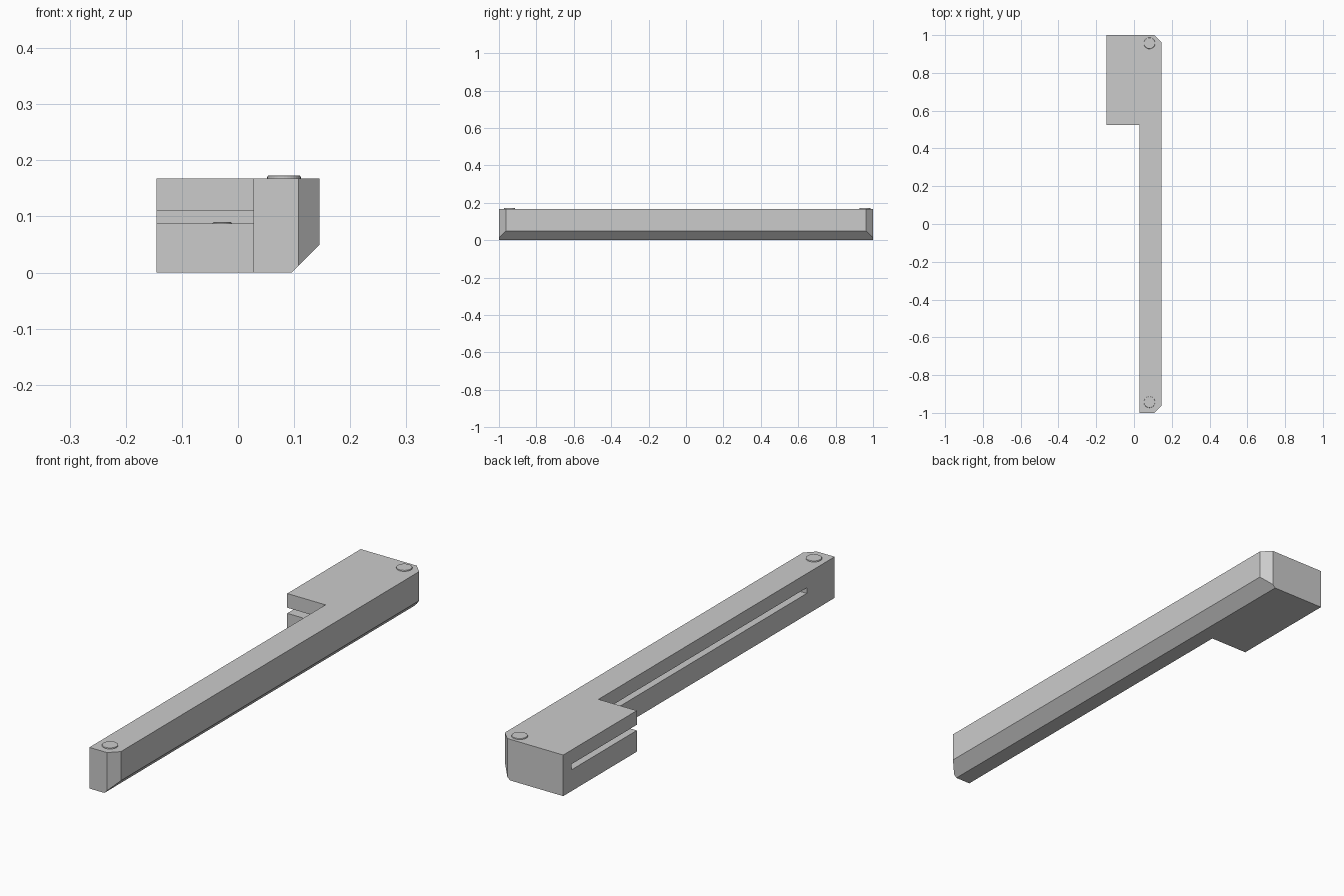
import bpy, bmesh
from mathutils import Vector

cube = bpy.data.objects.get("Cube")
if cube:
    bpy.data.objects.remove(cube, do_unlink=True)

grey = bpy.data.materials.new("plain grey")
grey.use_nodes = True
colour = (0.6, 0.6, 0.6, 1)
grey.diffuse_color = colour
grey.node_tree.nodes["Principled BSDF"].inputs["Base Color"].default_value = colour


def make_object(name, bm):
    bmesh.ops.recalc_face_normals(bm, faces=bm.faces)
    mesh = bpy.data.meshes.new(name)
    bm.to_mesh(mesh)
    bm.free()
    mesh.materials.append(grey)
    obj = bpy.data.objects.new(name, mesh)
    bpy.context.collection.objects.link(obj)
    return obj


def extrude_profile(points, z0, z1):
    bm = bmesh.new()
    face = bm.faces.new([bm.verts.new((x, y, z0)) for x, y in points])
    result = bmesh.ops.extrude_face_region(bm, geom=[face])
    top = [v for v in result["geom"] if isinstance(v, bmesh.types.BMVert)]
    bmesh.ops.translate(bm, verts=top, vec=(0, 0, z1 - z0))
    return bm


def button(name, x, y, z, radius, height, bevel):
    # round stud with a bevelled rim, sunk slightly into its seat
    bm = bmesh.new()
    sink = 0.005
    bmesh.ops.create_cone(bm, cap_ends=True, segments=32, radius1=radius,
                          radius2=radius, depth=height + sink)
    bmesh.ops.translate(bm, verts=bm.verts, vec=(x, y, z + (height - sink) / 2))
    rim = [e for e in bm.edges if all(v.co.z > z for v in e.verts)]
    bmesh.ops.bevel(bm, geom=rim, offset=bevel, segments=2, profile=0.5,
                    affect='EDGES')
    return make_object(name, bm)


# L-shaped body with clipped corners on the outer side
top_z = 0.168
outline = [(0.028, -1), (0.108, -1), (0.145, -0.963), (0.145, 0.963),
           (0.108, 1), (-0.145, 1), (-0.145, 0.525), (0.028, 0.525)]
bm = extrude_profile(outline, 0, top_z)

# sloped lower edge along the outer side
cut = bmesh.ops.bisect_plane(bm, geom=bm.verts[:] + bm.edges[:] + bm.faces[:],
                             plane_co=Vector((0.096, 0, 0)),
                             plane_no=Vector((1, 0, -1)), clear_outer=True)
bmesh.ops.holes_fill(bm, edges=[e for e in bm.edges if e.is_boundary], sides=0)
body = make_object("body", bm)

# long horizontal slot through the block and into the bar
slot = make_object("slot_cutter", extrude_profile(
    [(-0.3, -0.82), (0.085, -0.82), (0.085, 0.948), (-0.3, 0.948)], 0.087, 0.11))
slot.hide_render = True
mod = body.modifiers.new("slot", 'BOOLEAN')
mod.operation = 'DIFFERENCE'
mod.solver = 'EXACT'
mod.object = slot
bpy.context.view_layer.objects.active = body
bpy.ops.object.modifier_apply(modifier=mod.name)
bpy.data.objects.remove(slot, do_unlink=True)

# studs on the top and inside the slot
button("front_button", 0.082, -0.943, top_z, 0.03, 0.005, 0.003)
button("back_button", 0.082, 0.957, top_z, 0.03, 0.005, 0.003)
button("slot_button", -0.028, 0.74, 0.087, 0.017, 0.003, 0.002)
